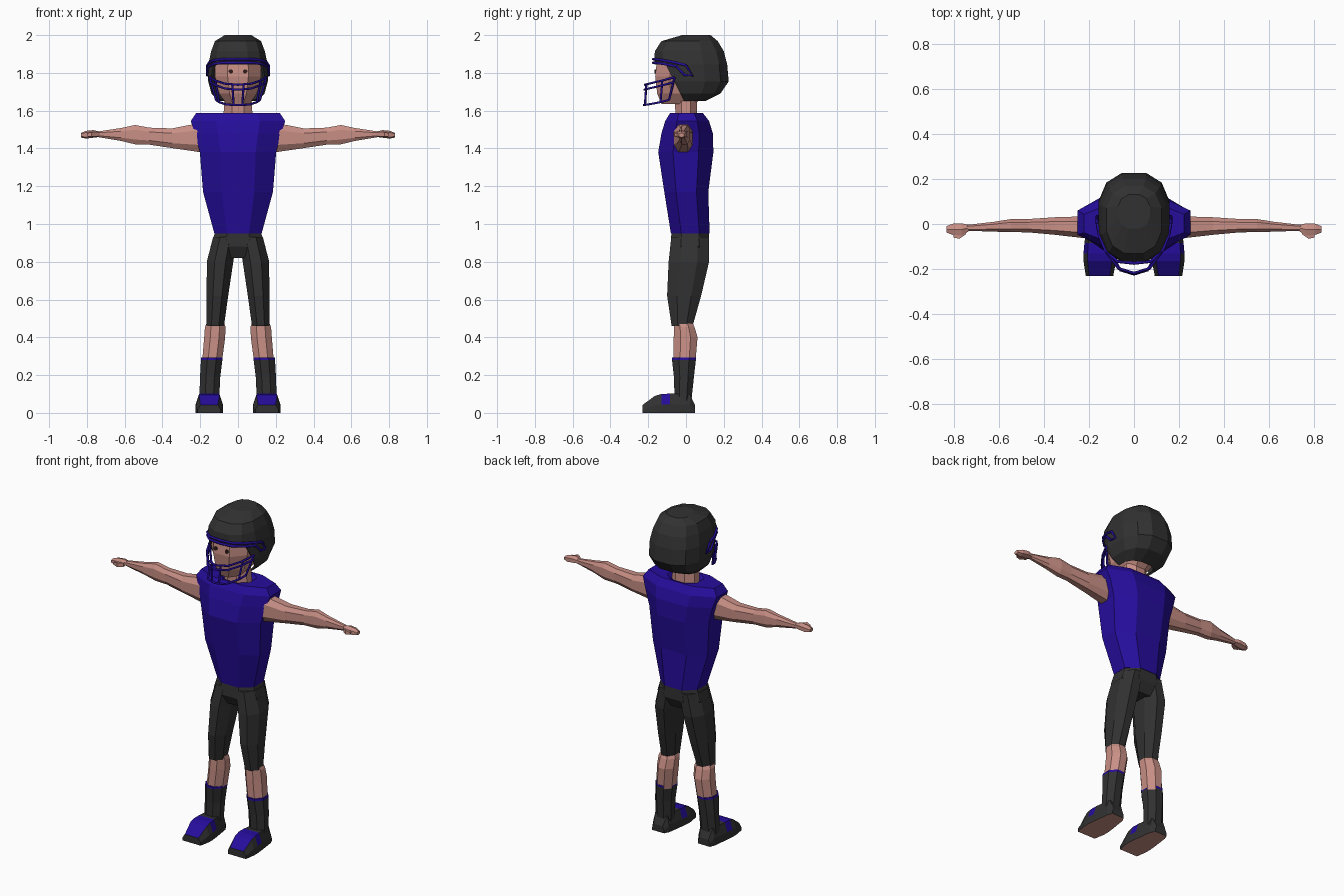
import bpy, bmesh, math
from mathutils import Vector

if "Cube" in bpy.data.objects:
    bpy.data.objects.remove(bpy.data.objects["Cube"])


def material(name, rgb):
    m = bpy.data.materials.new(name)
    m.diffuse_color = (*rgb, 1)
    m.use_nodes = True
    m.node_tree.nodes["Principled BSDF"].inputs["Base Color"].default_value = m.diffuse_color
    return m


DARK = material("charcoal", (0.031, 0.031, 0.031))
BLUE = material("royal blue", (0.019, 0.004, 0.33))
SKIN = material("skin", (0.58, 0.275, 0.235))
EYE = material("eye brown", (0.03, 0.012, 0.01))


def finish(name, bm, mats, mirror=False):
    bmesh.ops.recalc_face_normals(bm, faces=bm.faces)
    me = bpy.data.meshes.new(name)
    bm.to_mesh(me)
    bm.free()
    for m in mats:
        me.materials.append(m)
    ob = bpy.data.objects.new(name, me)
    bpy.context.collection.objects.link(ob)
    if mirror:
        ob.modifiers.new("mirror", 'MIRROR').use_mirror_merge = False
    return ob


def section(n, power):
    """Rounded polygon with a flat facing each side, filling -1..1."""
    pts = []
    for i in range(n):
        a = 2 * math.pi * (i + 0.5) / n
        c, s = math.cos(a), math.sin(a)
        pts.append((math.copysign(abs(c) ** (2 / power), c),
                    math.copysign(abs(s) ** (2 / power), s)))
    mx = max(p[0] for p in pts)
    my = max(p[1] for p in pts)
    return [(x / mx, y / my) for x, y in pts]


def loft(rings, axis='z', shape=None, caps=True):
    """Rings are (position, a min, a max, b min, b max) along an axis."""
    shape = shape or section(8, 2)
    bm = bmesh.new()
    loops = []
    for p, a0, a1, b0, b1 in rings:
        loop = []
        for u, v in shape:
            a = (a0 + a1) / 2 + u * (a1 - a0) / 2
            b = (b0 + b1) / 2 + v * (b1 - b0) / 2
            co = {'z': (a, b, p), 'x': (p, a, b), 'y': (a, p, b)}[axis]
            loop.append(bm.verts.new(co))
        loops.append(loop)
    n = len(shape)
    for l0, l1 in zip(loops, loops[1:]):
        for i in range(n):
            j = (i + 1) % n
            bm.faces.new((l0[i], l0[j], l1[j], l1[i]))
    if caps:
        bm.faces.new(loops[0])
        bm.faces.new(loops[-1])
    bmesh.ops.recalc_face_normals(bm, faces=bm.faces)
    return bm


# jersey with shoulder pads and a sunken collar
finish("jersey", loft([
    (0.95, -.125, .125, -.08, .125), (1.17, -.185, .185, -.115, .118),
    (1.38, -.202, .202, -.147, .145), (1.48, -.228, .228, -.13, .142),
    (1.545, -.25, .25, -.11, .122), (1.587, -.222, .222, -.085, .09),
    (1.587, -.1, .1, -.075, .08), (1.565, -.08, .08, -.06, .065)],
    shape=section(8, 2.3)), [BLUE])

# trousers: hips and legs
finish("trouser_hips", loft([
    (0.955, -.122, .122, -.077, .122), (0.88, -.145, .145, -.082, .123),
    (0.82, -.11, .11, -.05, .09)], shape=section(8, 2.3)), [DARK])
finish("trouser_legs", loft([
    (0.93, .005, .132, -.078, .122), (0.80, .025, .165, -.092, .122),
    (0.62, .052, .166, -.1, .08), (0.46, .074, .168, -.076, .035)]),
    [DARK], True)

# bare shins, socks and sock bands
finish("shins", loft([
    (0.475, .072, .166, -.065, .036), (0.455, .066, .175, -.063, .045),
    (0.40, .068, .179, -.065, .061), (0.27, .085, .19, -.066, .05)]),
    [SKIN], True)
finish("socks", loft([
    (0.279, .083, .196, -.074, .052), (0.19, .094, .201, -.064, .042),
    (0.06, .1, .205, -.06, .028)]), [DARK], True)
finish("sock_bands", loft([
    (0.279, .083, .196, -.074, .052), (0.292, .083, .195, -.074, .053)]),
    [BLUE], True)

# shoes: blue toe top and side flash, pale sole
shoe = loft([
    (.048, .115, .195, 0, .04), (.02, .1, .207, 0, .1),
    (-.085, .085, .22, 0, .102), (-.13, .08, .224, 0, .1),
    (-.165, .08, .224, 0, .09), (-.23, .092, .214, 0, .042)],
    'y', [(-1, -1), (1, -1), (1, -.1), (.75, 1), (-.75, 1), (-1, -.1)])
for f in shoe.faces:
    c = f.calc_center_median()
    if f.normal.z < -.9:
        f.material_index = 2
    elif f.normal.z > .7 and c.y < -.09:
        f.material_index = 1
    elif -.13 < c.y < -.085 and c.z > .05:
        f.material_index = 1
finish("shoes", shoe, [DARK, BLUE, SKIN], True)

# arms, hands and thumbs
finish("arms", loft([
    (.185, -.067, .035, 1.378, 1.538), (.35, -.048, .03, 1.402, 1.506),
    (.47, -.037, .022, 1.42, 1.51), (.545, -.036, .022, 1.422, 1.524),
    (.62, -.034, .01, 1.44, 1.508), (.74, -.03, -.004, 1.46, 1.49)],
    'x', section(8, 2.6)), [SKIN], True)
finish("hands", loft([
    (.73, -.03, -.004, 1.461, 1.489), (.765, -.052, .003, 1.457, 1.497),
    (.805, -.048, .001, 1.452, 1.493), (.832, -.038, -.01, 1.458, 1.482)],
    'x', section(6, 2.5)), [SKIN], True)
finish("thumbs", loft([
    (.745, -.045, -.02, 1.462, 1.485), (.775, -.066, -.038, 1.462, 1.487),
    (.80, -.06, -.042, 1.465, 1.48)], 'x', section(4, 2)), [SKIN], True)

# neck and head
finish("neck", loft([
    (1.55, -.078, .078, -.055, .06), (1.70, -.07, .07, -.06, .055)]), [SKIN])
finish("head", loft([
    (1.635, -.06, .06, -.13, .05), (1.69, -.1, .1, -.152, .1),
    (1.78, -.122, .122, -.163, .12), (1.88, -.12, .12, -.153, .12)],
    shape=section(8, 2.2)), [SKIN])
eye = loft([(-.166, .027, .049, 1.797, 1.819),
            (-.158, .027, .049, 1.797, 1.819)], 'y')
finish("eyes", eye, [EYE], True)

# helmet shell, cut open in front of a slanting plane below the brow
bm = loft([
    (2.0, -.07, .07, -.02, .13), (1.968, -.122, .122, -.13, .168),
    (1.915, -.142, .142, -.165, .2), (1.845, -.157, .157, -.168, .218),
    (1.755, -.158, .158, -.16, .226), (1.69, -.14, .14, -.12, .182),
    (1.65, -.1, .1, -.07, .1)], shape=section(12, 2.5), caps=False)
bm.faces.new([v for v in bm.verts if v.co.z > 1.99])
hinge, n = Vector((0, -.085, 1.80)), Vector((0, -.14, -.07)).normalized()
bmesh.ops.bisect_plane(bm, geom=bm.verts[:] + bm.edges[:] + bm.faces[:],
                       plane_co=hinge, plane_no=n)
gone = [f for f in bm.faces if f.calc_center_median().z < 1.845
        and (f.calc_center_median() - hinge).dot(n) > 0]
bmesh.ops.delete(bm, geom=gone, context='FACES')
helmet = finish("helmet", bm, [DARK])
shell = helmet.modifiers.new("shell", 'SOLIDIFY')
shell.thickness, shell.offset = .012, -1


def bars(name, paths, radius):
    """Thin tubes along polylines."""
    cu = bpy.data.curves.new(name, 'CURVE')
    cu.dimensions = '3D'
    cu.bevel_depth, cu.bevel_resolution = radius, 1
    cu.use_fill_caps = True
    for path in paths:
        sp = cu.splines.new('POLY')
        sp.points.add(len(path) - 1)
        for p, co in zip(sp.points, path):
            p.co = (*co, 1)
    cu.materials.append(BLUE)
    ob = bpy.data.objects.new(name, cu)
    bpy.context.collection.objects.link(ob)
    bpy.ops.object.select_all(action='DESELECT')
    ob.select_set(True)
    bpy.context.view_layer.objects.active = ob
    bpy.ops.object.convert(target='MESH')


def flip(path):
    return [(-x, y, z) for x, y, z in path]


def across(half):
    return flip(half[:0:-1]) + half


# brow bars and ear loops
brow = [(0, -.174, 1.873), (.075, -.166, 1.873), (.128, -.115, 1.866),
        (.154, -.05, 1.853), (.162, 0, 1.84)]
brow_low = [(x, y, z - .019) for x, y, z in brow[:4]]
ear = [(.154, -.05, 1.834), (.161, -.01, 1.79), (.163, .035, 1.785),
       (.163, 0, 1.84)]
bars("brow_guard", [across(brow), across(brow_low), ear, flip(ear)], .007)

# face cage
top = [(0, -.218, 1.737), (.07, -.196, 1.743), (.122, -.125, 1.76),
       (.15, -.06, 1.777)]
mid = [(x * .97, y - .002, z - .026) for x, y, z in top]
low = [(0, -.223, 1.63), (.06, -.205, 1.632), (.1, -.135, 1.645),
       (.116, -.09, 1.657)]
posts = [[(.03, -.21, 1.74), (.023, -.217, 1.63)],
         [(.12, -.125, 1.76), (.1, -.135, 1.645)],
         [(.15, -.06, 1.777), (.116, -.09, 1.657)]]
bars("face_cage", [across(top), across(mid), across(low)]
     + posts + [flip(p) for p in posts], .006)
